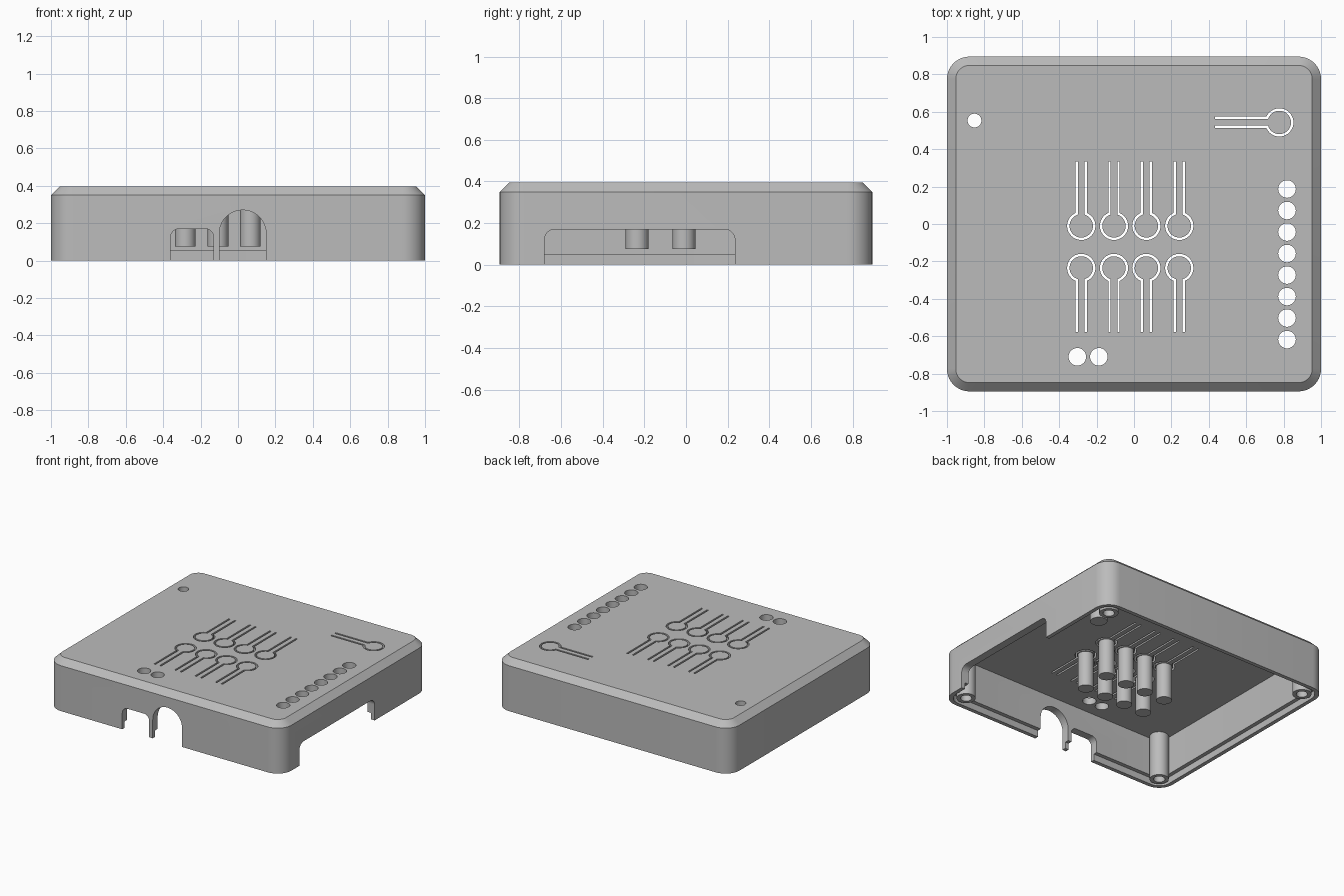
import bpy, bmesh, math
from mathutils import Vector

if "Cube" in bpy.data.objects:
    bpy.data.objects.remove(bpy.data.objects["Cube"], do_unlink=True)

HX, HY, R = 1.0, 0.895, 0.12      # outer half sizes and corner radius
TOP, CEIL, LIP = 0.395, 0.345, 0.05

grey = bpy.data.materials.new("plain grey")
grey.use_nodes = True
grey.diffuse_color = (0.5, 0.5, 0.5, 1)
grey.node_tree.nodes["Principled BSDF"].inputs["Base Color"].default_value = (0.5, 0.5, 0.5, 1)


def make(name, bm, cutter=False):
    bmesh.ops.recalc_face_normals(bm, faces=bm.faces)
    mesh = bpy.data.meshes.new(name)
    bm.to_mesh(mesh)
    bm.free()
    mesh.materials.append(grey)
    ob = bpy.data.objects.new(name, mesh)
    bpy.context.collection.objects.link(ob)
    ob.hide_render = cutter
    return ob


def smooth(ob):
    bpy.ops.object.select_all(action='DESELECT')
    ob.select_set(True)
    bpy.context.view_layer.objects.active = ob
    bpy.ops.object.shade_smooth_by_angle(angle=math.radians(30))


def arc(cx, cy, r, a0, a1, n):
    angles = [math.radians(a0 + (a1 - a0) * i / n) for i in range(n + 1)]
    return [(cx + r * math.cos(a), cy + r * math.sin(a)) for a in angles]


def rounded_rect(inset):
    pts = []
    for k, (sx, sy) in enumerate([(1, 1), (-1, 1), (-1, -1), (1, -1)]):
        pts += arc(sx * (HX - R), sy * (HY - R), R - inset, 90 * k, 90 * k + 90, 10)
    return pts


def loft(name, levels, cutter=False):
    """Stack rounded rectangles given as (inset, z)."""
    bm = bmesh.new()
    rings = [[bm.verts.new((x, y, z)) for x, y in rounded_rect(i)] for i, z in levels]
    n = len(rings[0])
    for a, b in zip(rings, rings[1:]):
        for j in range(n):
            bm.faces.new((a[j], a[(j + 1) % n], b[(j + 1) % n], b[j]))
    bm.faces.new(rings[0])
    bm.faces.new(rings[-1])
    return make(name, bm, cutter)


def prism(bm, pts, place, depth):
    """Extrude an outline; place maps outline points into space."""
    face = bm.faces.new([bm.verts.new(place(u, v)) for u, v in pts])
    out = bmesh.ops.extrude_face_region(bm, geom=[face])["geom"]
    bmesh.ops.translate(bm, vec=depth, verts=[g for g in out if isinstance(g, bmesh.types.BMVert)])


def doorway(u0, u1, top, r):
    return [(u0, -0.1), (u1, -0.1)] + arc(u1 - r, top - r, r, 0, 90, 10) + \
        arc(u0 + r, top - r, r, 90, 180, 10)[(1 if u1 - u0 <= 2 * r else 0):]


def keyhole(length, half=0.0065, r=0.069, gap=0.024):
    """Thin slot outline: two straight legs joined by an open ring."""
    a = math.degrees(math.asin(gap / r))
    path = [(-gap, length)] + arc(0, 0, r, 90 + a, 450 - a, 36) + [(gap, length)]
    path = [Vector(p) for p in path]
    left, right = [], []
    for i, p in enumerate(path):
        d0 = (p - path[max(i - 1, 0)]).normalized()
        d1 = (path[min(i + 1, len(path) - 1)] - p).normalized()
        d = (d0 + d1).normalized()
        side = Vector((-d.y, d.x)) * half / max(d.dot(d1), d.dot(d0))
        left.append(p + side)
        right.append(p - side)
    return left + right[::-1]


def cut(ob, cutter):
    mod = ob.modifiers.new(cutter.name, 'BOOLEAN')
    mod.operation, mod.solver, mod.object = 'DIFFERENCE', 'EXACT', cutter
    bpy.context.view_layer.objects.active = ob
    bpy.ops.object.modifier_apply(modifier=mod.name)
    bpy.data.objects.remove(cutter, do_unlink=True)


def lathe(name, x, y, profile, n=32):
    """Round part from (radius, z) pairs, on a vertical axis."""
    bm = bmesh.new()
    rings = [[bm.verts.new((u, v, z)) for u, v in arc(x, y, r, 0, 360 - 360 / n, n - 1)]
             for r, z in profile]
    for a, b in zip(rings, rings[1:]):
        for j in range(n):
            bm.faces.new((a[j], a[(j + 1) % n], b[(j + 1) % n], b[j]))
    bm.faces.new(rings[0])
    bm.faces.new(rings[-1])
    smooth(make(name, bm))


# Shell with chamfered top, hollowed with a stepped lip
shell = loft("case_shell", [(0, 0), (0, 0.35), (0.047, TOP)])
cut(shell, loft("cavity_cutter", [(0.03, -0.1), (0.03, LIP), (0.06, LIP), (0.06, CEIL)], True))

# Cable openings in the front and right walls
bm = bmesh.new()
for outline in (doorway(-0.36, -0.13, 0.17, 0.045), doorway(-0.1, 0.15, 0.27, 0.125)):
    prism(bm, outline, lambda u, v: (u, -1.0, v), (0, 0.2, 0))
prism(bm, doorway(-0.68, 0.235, 0.17, 0.05), lambda u, v: (0.9, u, v), (0.2, 0, 0))
cut(shell, make("opening_cutter", bm, True))

# Buttons: (x, y, direction of the legs, leg length, pin radius)
columns = [-0.282, -0.107, 0.066, 0.242]
buttons = [(x, -0.01, (0, 1), 0.345, 0.055) for x in columns]
buttons += [(x, -0.235, (0, -1), 0.342, 0.055) for x in columns]
buttons.append((0.777, 0.543, (-1, 0), 0.345, 0.06))

# Round indicator holes and flexible button slots through the top
bm = bmesh.new()
holes = [(0.818, 0.187 - 0.115 * i, 0.047) for i in range(8)]
holes += [(-0.303, -0.71, 0.047), (-0.188, -0.71, 0.047), (-0.853, 0.553, 0.037)]
for x, y, r in holes:
    prism(bm, arc(x, y, r, 0, 348.75, 31), lambda u, v: (u, v, 0.3), (0, 0, 0.2))
for x, y, (dx, dy), length, r in buttons:
    prism(bm, keyhole(length),
          lambda u, v: (x + u * dy + v * dx, y - u * dx + v * dy, 0.3), (0, 0, 0.2))
cut(shell, make("top_cutter", bm, True))
smooth(shell)

# Pins hanging under each button
for i, (x, y, d, length, r) in enumerate(buttons):
    lathe(f"button_pin_{i + 1}", x, y, [(r, 0.075), (r, CEIL + 0.01)])

# Corner screw bosses with blind holes
for sx in (-1, 1):
    for sy in (-1, 1):
        side = ("front" if sy < 0 else "back") + ("_left" if sx > 0 else "_right")
        lathe("screw_boss_" + side, sx * (HX - R), sy * (HY - R),
              [(0.067, CEIL + 0.003), (0.067, 0), (0.04, 0), (0.04, 0.25)])
